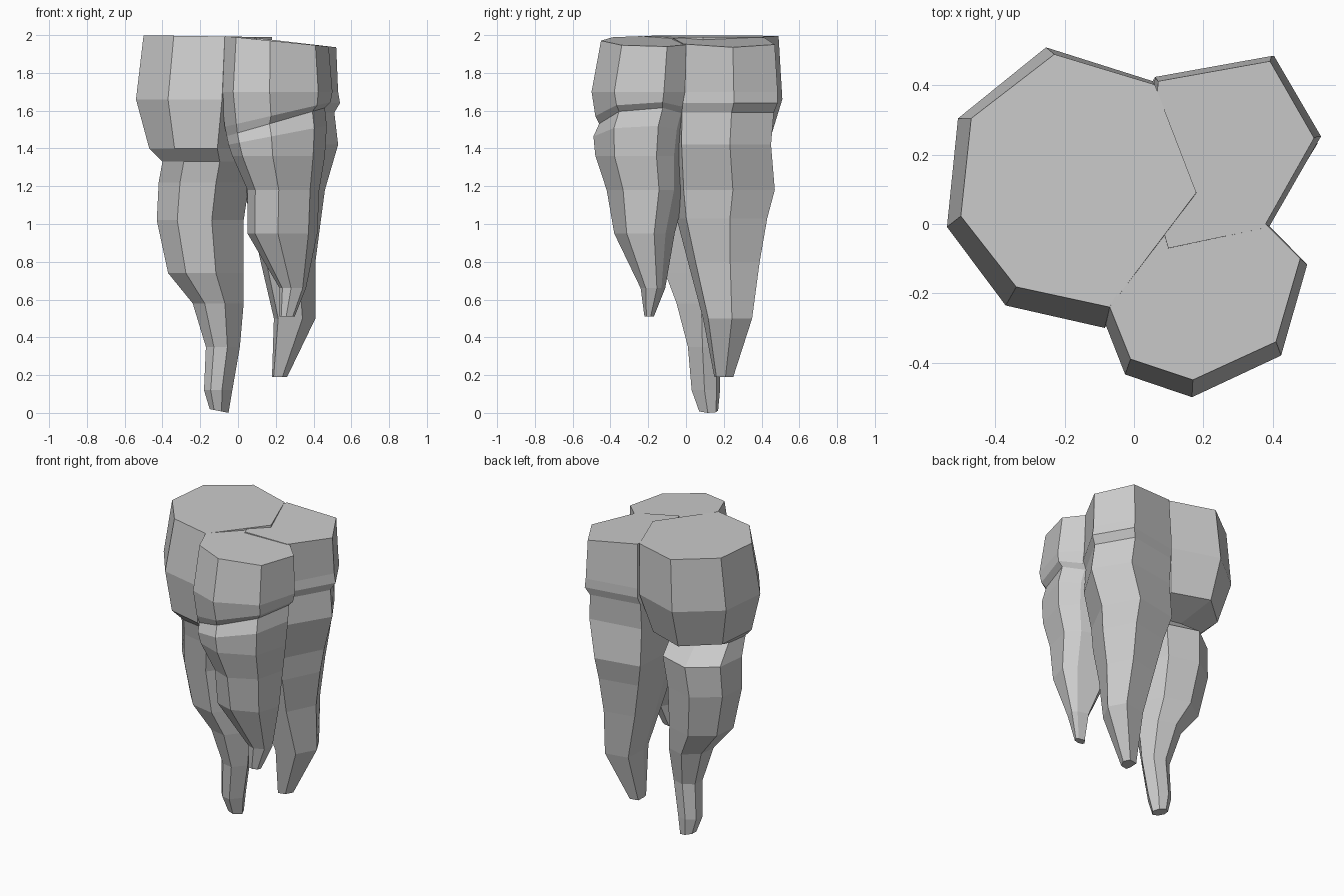
import bpy
import bmesh

default_cube = bpy.data.objects.get("Cube")
if default_cube:
    bpy.data.objects.remove(default_cube, do_unlink=True)


def make_material(name, colour):
    material = bpy.data.materials.new(name)
    material.use_nodes = True
    material.diffuse_color = colour
    material.node_tree.nodes["Principled BSDF"].inputs["Base Color"].default_value = colour
    return material


stone_grey = make_material("stone grey", (.6, .6, .6, 1))


def normalise(outline):
    """Rescale an outline so that it fills a unit box."""
    xs, ys = zip(*outline)
    left, front = min(xs), min(ys)
    width, depth = max(xs) - left, max(ys) - front
    return [((x - left) / width, (y - front) / depth) for x, y in outline]


def loft_column(name, outline, rings):
    """Stack the outline, fitted to each ring's box, and cap both ends.

    A ring holds height, left, right, front, back and its rise from left to right.
    """
    shape = normalise(outline)
    bm = bmesh.new()
    loops = []
    for height, left, right, front, back, rise in rings:
        loops.append([
            bm.verts.new((left + u * (right - left),
                          front + v * (back - front),
                          height + rise * (u - .5)))
            for u, v in shape
        ])
    for upper, lower in zip(loops, loops[1:]):
        for i in range(len(shape)):
            j = (i + 1) % len(shape)
            bm.faces.new((upper[j], upper[i], lower[i], lower[j]))
    bm.faces.new(loops[0])
    bm.faces.new(list(reversed(loops[-1])))
    bmesh.ops.recalc_face_normals(bm, faces=bm.faces)

    mesh = bpy.data.meshes.new(name)
    bm.to_mesh(mesh)
    bm.free()
    mesh.materials.append(stone_grey)
    column = bpy.data.objects.new(name, mesh)
    bpy.context.collection.objects.link(column)
    return column


# Longest column, with a deep notch under its overhanging crown
loft_column(
    "right_rock_column",
    outline=[(-.34, -.18), (-.07, -.24), (.18, .1), (.06, .42),
             (-.23, .51), (-.47, .32), (-.5, .03)],
    rings=[
        (1.994, -.5, .18, -.24, .49, -.01),
        (1.66, -.54, .18, -.3, .51, 0),
        (1.4, -.47, .1, -.27, .43, 0),
        (1.33, -.4, .08, -.19, .19, 0),
        (1.22, -.42, .06, -.17, .34, 0),
        (1.02, -.43, .03, -.14, .32, 0),
        (.74, -.37, .03, -.11, .28, 0),
        (.58, -.24, .03, -.05, .24, 0),
        (.35, -.17, .01, .01, .18, 0),
        (.12, -.18, -.03, .03, .18, 0),
        (.01, -.15, -.05, .07, .17, -.02),
    ],
)

# Back column, with a shallow crease below the crown
loft_column(
    "back_rock_column",
    outline=[(.1, -.08), (.38, -.02), (.53, .25), (.4, .48),
             (.07, .42), (.05, .1)],
    rings=[
        (1.963, .05, .52, -.07, .47, -.055),
        (1.7, .04, .53, -.08, .485, 0),
        (1.64, .04, .54, -.08, .485, 0),
        (1.59, .03, .51, -.08, .465, 0),
        (1.42, .03, .53, -.08, .45, 0),
        (1.18, .03, .46, -.07, .47, 0),
        (1.03, .07, .44, -.05, .43, 0),
        (.8, .12, .41, .01, .39, 0),
        (.5, .19, .41, .09, .35, 0),
        (.19, .18, .26, .15, .25, 0),
    ],
)

# Short front column, with a slanted ledge below the crown
loft_column(
    "front_rock_column",
    outline=[(.17, -.45), (.41, -.34), (.48, -.1), (.38, 0),
             (.1, .08), (-.07, -.24), (-.01, -.39)],
    rings=[
        (1.967, -.07, .48, -.45, .08, -.055),
        (1.7, -.09, .5, -.5, .08, 0),
        (1.58, -.07, .49, -.48, .06, .13),
        (1.54, -.06, .46, -.46, .05, .15),
        (1.47, -.05, .47, -.49, .03, .1),
        (1.36, -.03, .46, -.48, .01, 0),
        (1.18, .05, .43, -.42, 0, 0),
        (.95, .05, .42, -.38, -.06, 0),
        (.66, .22, .36, -.24, -.11, 0),
        (.51, .22, .3, -.22, -.17, 0),
    ],
)
